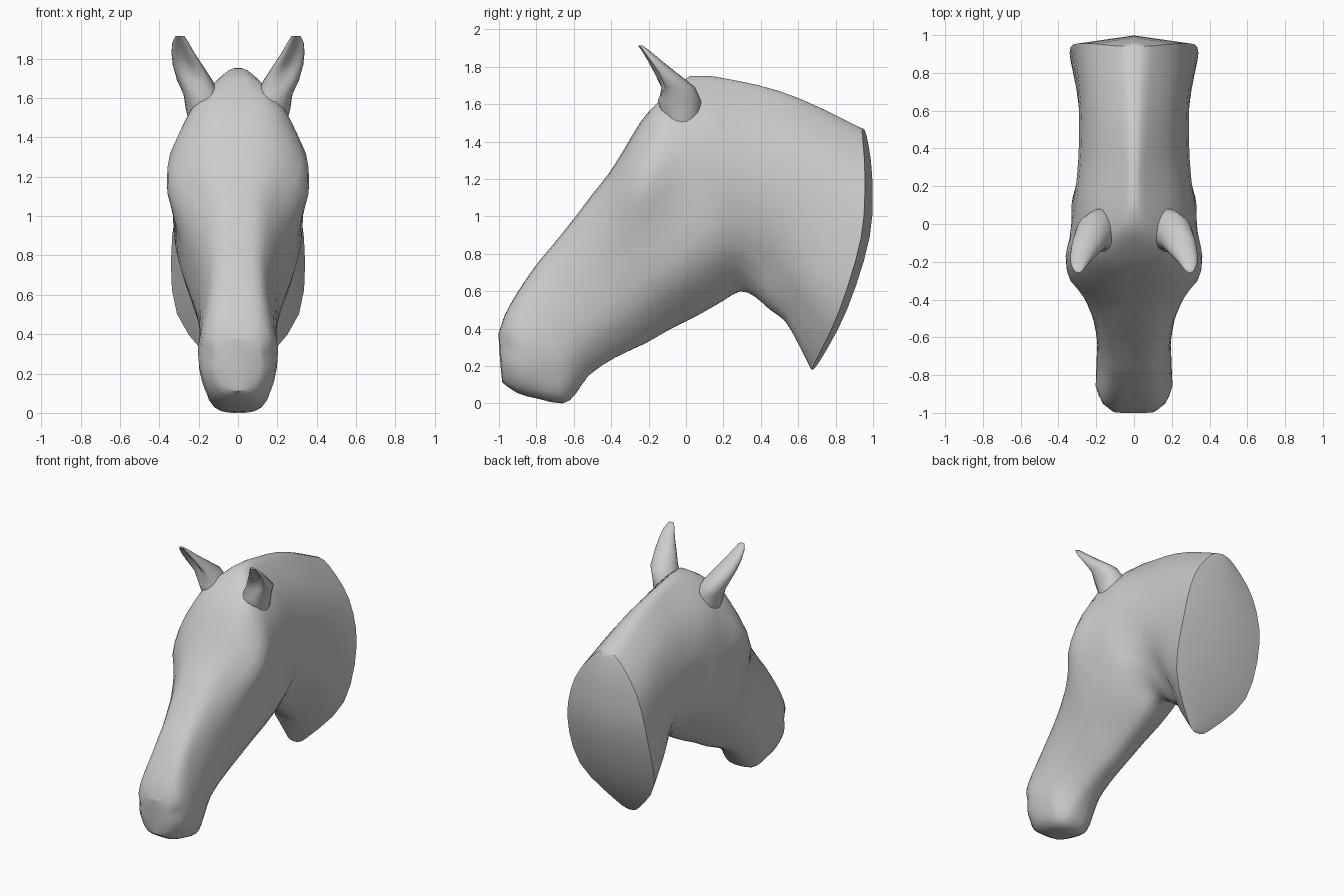
import bpy, bmesh, math
from mathutils import Vector

if "Cube" in bpy.data.objects:
    bpy.data.objects.remove(bpy.data.objects["Cube"])

# Side profile stations: top (y, z) and underside (y, z), nose to neck base
PROFILE = [
    (-1.0, .38, -.98, .11), (-.97, .47, -.90, .055), (-.91, .58, -.79, .025),
    (-.83, .70, -.66, .0), (-.77, .78, -.59, .05), (-.71, .85, -.52, .15),
    (-.59, 1.0, -.38, .245), (-.5, 1.12, -.22, .32), (-.42, 1.22, -.08, .40),
    (-.33, 1.36, .07, .475), (-.24, 1.51, .2, .55), (-.14, 1.62, .29, .60),
    (.02, 1.75, .37, .57), (.25, 1.73, .45, .50), (.5, 1.67, .53, .44),
    (.72, 1.58, .60, .32), (.94, 1.47, .67, .18)]
# Half widths of each station at the depths T
T = (.03, .2, .45, .75, .96)
WIDTHS = [
    (.07, .105, .115, .10, .07), (.10, .16, .18, .16, .10), (.11, .17, .195, .185, .12),
    (.11, .165, .195, .19, .12), (.11, .165, .195, .18, .10), (.11, .17, .195, .18, .09),
    (.12, .195, .215, .195, .09), (.13, .235, .25, .22, .09), (.16, .29, .29, .25, .09),
    (.19, .355, .32, .28, .10), (.19, .345, .33, .30, .11), (.19, .295, .33, .30, .10),
    (.08, .25, .31, .26, .08), (.06, .22, .295, .22, .09), (.07, .22, .29, .24, .11),
    (.08, .24, .30, .28, .12), (.10, .26, .335, .31, .10)]
BOW = {14: .02, 15: .06, 16: .12}


def spline(pts, steps, closed):
    """Catmull-Rom resampling of a list of vectors."""
    n, out = len(pts), []
    get = (lambda i: pts[i % n]) if closed else (lambda i: pts[max(0, min(n - 1, i))])
    for i in range(n if closed else n - 1):
        a, b, c, d = (get(i + k) for k in (-1, 0, 1, 2))
        for s in range(steps):
            u = s / steps
            out.append(.5 * (2 * b + (c - a) * u + (2 * a - 5 * b + 4 * c - d) * u * u
                             + (3 * b - a - 3 * c + d) * u ** 3))
    return out if closed else out + [pts[-1].copy()]


def bridge(bm, a, b):
    n = len(a)
    for i in range(n):
        bm.faces.new((a[i], a[(i + 1) % n], b[(i + 1) % n], b[i]))


def centre_cap(bm, ring, bulge):
    """Close a symmetric ring with a ridge down its middle."""
    h = len(ring) // 2
    mid = [ring[0]]
    for i in range(1, h):
        p = (ring[i].co + ring[-i].co) / 2
        mid.append(bm.verts.new((0, p.y + bulge * math.sin(math.pi * i / h), p.z)))
    mid.append(ring[h])
    for side in (1, -1):
        for i in range(h):
            quad = [ring[side * i], ring[(side * (i + 1)) % len(ring)], mid[i + 1], mid[i]]
            bm.faces.new(list(dict.fromkeys(quad)))


def finish(bm, name, angle):
    bmesh.ops.recalc_face_normals(bm, faces=bm.faces)
    me = bpy.data.meshes.new(name)
    bm.to_mesh(me)
    bm.free()
    ob = bpy.data.objects.new(name, me)
    bpy.context.collection.objects.link(ob)
    bpy.ops.object.select_all(action='DESELECT')
    ob.select_set(True)
    bpy.context.view_layer.objects.active = ob
    bpy.ops.object.shade_smooth_by_angle(angle=math.radians(angle), keep_sharp_edges=True)
    return ob


# Head and neck: one loft with fanned sections
sections = []
for k, ((ty, tz, by, bz), ws) in enumerate(zip(PROFILE, WIDTHS)):
    def pt(x, t):
        return Vector((x, ty + (by - ty) * t + BOW.get(k, 0) * math.sin(math.pi * t),
                       tz + (bz - tz) * t))
    right = [pt(w, t) for w, t in zip(ws, T)]
    left = [Vector((-p.x, p.y, p.z)) for p in reversed(right)]
    sections.append(spline([pt(0, 0)] + right + [pt(0, 1)] + left, 3, True))
columns = [spline(list(c), 2, False) for c in zip(*sections)]

bm = bmesh.new()
rings = [[bm.verts.new(p) for p in row] for row in zip(*columns)]
for a, b in zip(rings, rings[1:]):
    bridge(bm, a, b)

# Nostrils, eyes, mouth corners and throat folds pushed in or out
FEATURES = [((.16, -.94, .30), .05, -.025), ((.19, -.86, .32), .06, .01),
            ((.31, -.33, 1.11), .05, .015), ((.27, -.42, 1.10), .05, -.015),
            ((.18, -.72, .14), .06, -.015), ((.22, .42, .70), .10, -.03),
            ((.16, .60, .48), .07, -.03)]
for v in bm.verts:
    if abs(v.co.x) < .02:
        continue
    s = math.copysign(1, v.co.x)
    p = Vector((abs(v.co.x), v.co.y, v.co.z))
    v.co.x += s * sum(d * math.exp(-((p - Vector(c)).length / r) ** 2) for c, r, d in FEATURES)
centre_cap(bm, rings[0], -.005)
centre_cap(bm, rings[-1], .045)
# Crisp rim around the cut neck
for a, b in zip(rings[-1], rings[-1][1:] + rings[-1][:1]):
    bm.edges.get((a, b)).smooth = False
finish(bm, "head_and_neck", 65)

# Ears: tapering lofts rooted in the skull, with a hollow front (last value)
EAR = [(.15, -.02, 1.45, .09, .09, 0), (.165, -.025, 1.54, .10, .105, 0),
       (.185, -.035, 1.62, .092, .115, 0), (.22, -.055, 1.69, .09, .105, .4),
       (.257, -.125, 1.77, .075, .073, .9), (.28, -.175, 1.83, .058, .048, 1.1),
       (.292, -.215, 1.88, .042, .028, .9), (.295, -.245, 1.915, .022, .012, 0)]
N = 20
for side, name in ((1, "left_ear"), (-1, "right_ear")):
    bm = bmesh.new()
    rows = []
    for cx, cy, cz, rx, ry, hollow in EAR:
        row = []
        for i in range(N):
            a = 2 * math.pi * i / N
            front = max(0, math.cos(a + math.pi / 2 - .2))
            dy = ry * math.sin(a) + hollow * ry * front ** 4
            row.append(bm.verts.new((side * (cx + rx * math.cos(a)), cy + dy, cz)))
        rows.append(row)
    for a, b in zip(rows, rows[1:]):
        bridge(bm, a, b)
    bm.faces.new(rows[0])
    bm.faces.new(rows[-1])
    finish(bm, name, 70)
